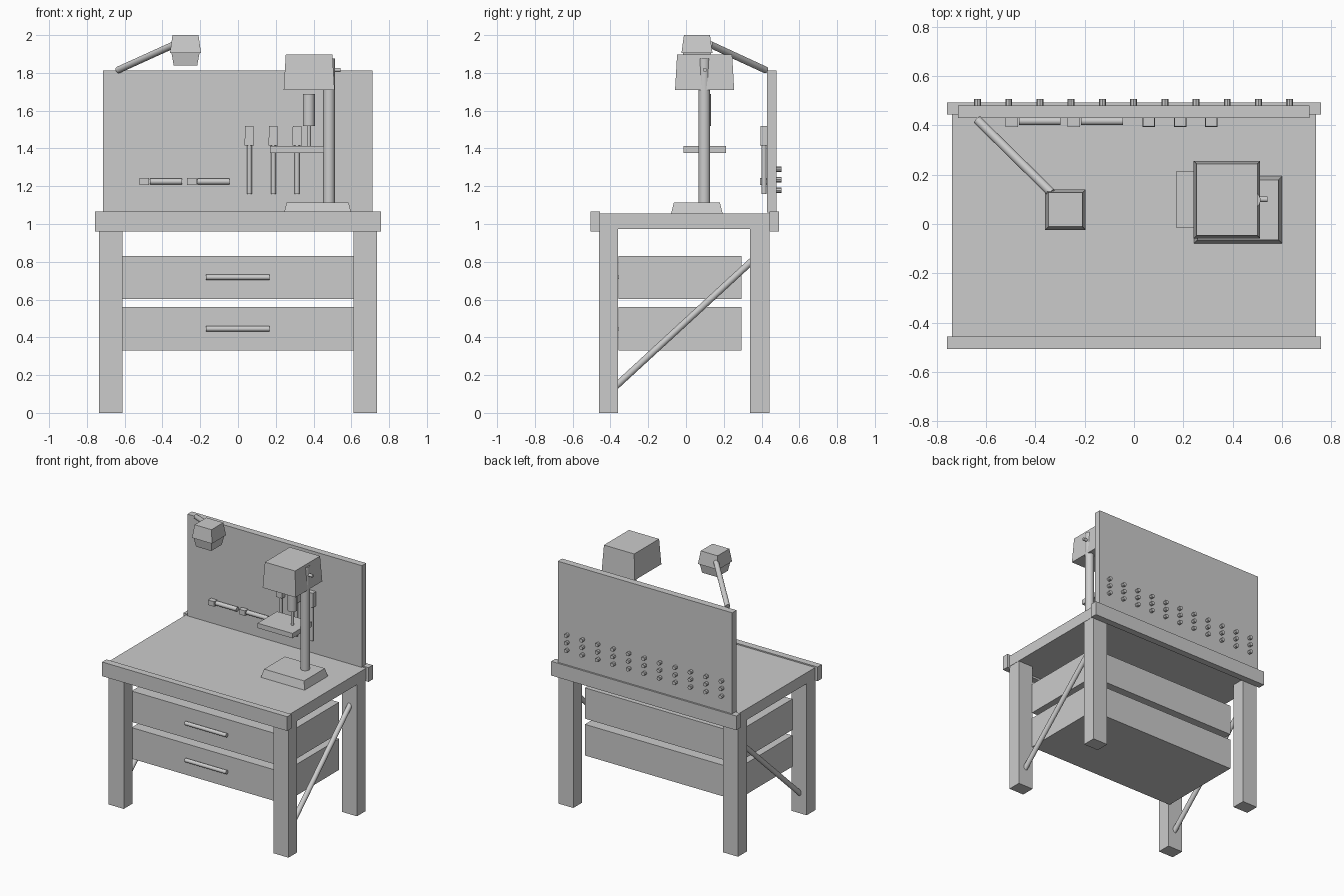
import bpy, bmesh, math
from mathutils import Vector

if "Cube" in bpy.data.objects:
    bpy.data.objects.remove(bpy.data.objects["Cube"])


def finish(bm, name):
    bmesh.ops.recalc_face_normals(bm, faces=bm.faces)
    me = bpy.data.meshes.new(name)
    bm.to_mesh(me)
    bm.free()
    ob = bpy.data.objects.new(name, me)
    bpy.context.collection.objects.link(ob)
    return ob


def frustum(name, x, y, z, inset_bottom=0.0, inset_top=0.0):
    """Box given by (min, max) ranges, with optional inset at either end."""
    bm = bmesh.new()
    rings = []
    for h, i in ((z[0], inset_bottom), (z[1], inset_top)):
        rings.append([bm.verts.new(p) for p in (
            (x[0] + i, y[0] + i, h), (x[1] - i, y[0] + i, h),
            (x[1] - i, y[1] - i, h), (x[0] + i, y[1] - i, h))])
    for r in rings:
        bm.faces.new(r)
    for k in range(4):
        n = (k + 1) % 4
        bm.faces.new((rings[0][k], rings[0][n], rings[1][n], rings[1][k]))
    return finish(bm, name)


def rod(name, a, b, r, sides=20, smooth=True):
    """Cylinder between two points."""
    a, b = Vector(a), Vector(b)
    d = b - a
    bm = bmesh.new()
    bmesh.ops.create_cone(bm, cap_ends=True, segments=sides,
                          radius1=r, radius2=r, depth=d.length)
    bmesh.ops.rotate(bm, verts=bm.verts, matrix=d.to_track_quat('Z', 'Y').to_matrix())
    bmesh.ops.translate(bm, verts=bm.verts, vec=(a + b) / 2)
    for f in bm.faces:
        f.smooth = smooth and len(f.verts) == 4
    return finish(bm, name)


# Bench top with front and back rails
frustum("bench_top", (-.737, .737), (-.456, .443), (.974, 1.056))
frustum("front_rail", (-.757, .757), (-.506, -.456), (.96, 1.065))
frustum("back_rail", (-.757, .757), (.443, .493), (.96, 1.065))

# Legs, each of two planks, and diagonal side braces
for s, side in ((-1, "left"), (1, "right")):
    for y, end in (((-.46, -.36), "front"), ((.34, .442), "back")):
        for n, (a, b) in enumerate(((.612, .672), (.672, .735))):
            frustum(f"{end}_{side}_leg_plank_{n + 1}", sorted((s * a, s * b)), y, (0, .974))
    rod(f"{side}_brace", (s * .672, -.385, .129), (s * .672, .365, .819), .018)

# Drawers and handles
for name, z, hz in (("upper", (.602, .83), .718), ("lower", (.33, .56), .445)):
    frustum(f"{name}_drawer", (-.62, .62), (-.357, .295), z)
    rod(f"{name}_drawer_handle", (-.17, -.37, hz), (.168, -.37, hz), .014)

# Back board with pegs on its rear face
frustum("back_board", (-.714, .712), (.43, .48), (1.06, 1.812))
for i in range(11):
    for z in (1.178, 1.235, 1.29):
        x = -.634 + i * .1265
        rod("peg", (x, .465, z), (x, .506, z), .014, 8, False)

# Hanging screwdrivers
for x in (.06, .187, .313):
    frustum("screwdriver_handle", (x - .025, x + .025), (.393, .432), (1.415, 1.52), 0, .002)
    rod("screwdriver_shaft", (x, .413, 1.16), (x, .413, 1.42), .013)

# Horizontal hammers
for x in (-.496, -.244):
    frustum("hammer_head", (x - .025, x + .025), (.393, .432), (1.206, 1.243))
    rod("hammer_handle", (x + .029, .417, 1.225), (x + .199, .417, 1.225), .016)

# Drill press
frustum("press_base", (.243, .6), (-.079, .194), (1.056, 1.115), 0, .015)
rod("press_column", (.482, .097, 1.1), (.482, .097, 1.877), .031)
frustum("press_head", (.242, .511), (-.058, .255), (1.71, 1.898), 0, .011)
frustum("press_table", (.17, .455), (-.014, .213), (1.376, 1.412))
rod("press_chuck", (.375, .1, 1.52), (.375, .1, 1.687), .032)
rod("press_bit", (.375, .1, 1.405), (.375, .1, 1.53), .011)
rod("press_knob", (.44, .1, 1.816), (.542, .1, 1.816), .011)

# Lamp
rod("lamp_arm", (-.635, .422, 1.815), (-.335, .127, 1.951), .018)
frustum("lamp_shade", (-.36, -.196), (-.024, .14), (1.905, 2.0), 0, .013)
frustum("lamp_bulb_housing", (-.352, -.204), (-.016, .132), (1.838, 1.905), .012, 0)
